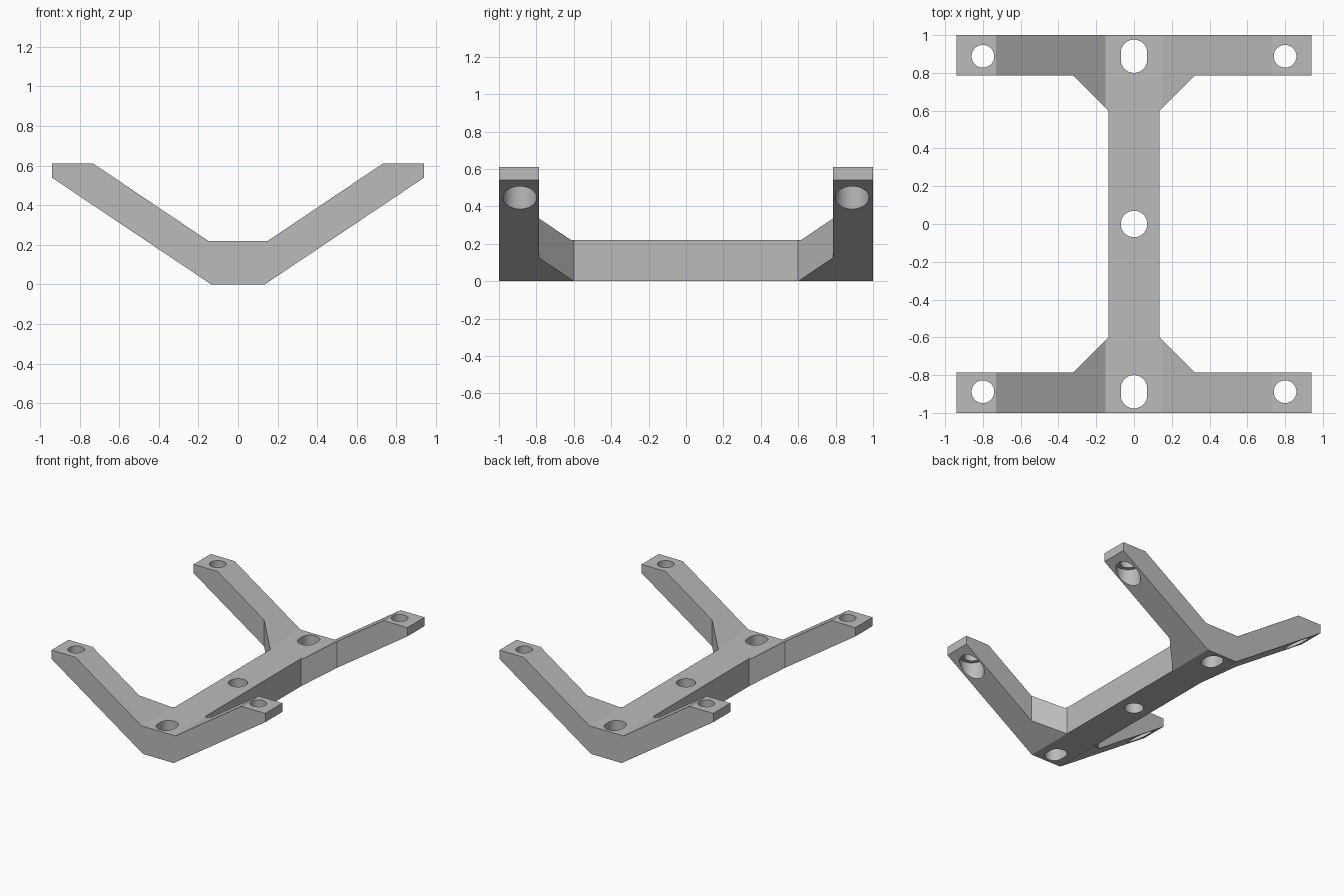
import bpy, bmesh, math
from mathutils import Matrix

cube = bpy.data.objects.get("Cube")
if cube:
    bpy.data.objects.remove(cube, do_unlink=True)

grey = bpy.data.materials.new("plain grey")
grey.use_nodes = True
GREY = (0.5, 0.5, 0.5, 1)
grey.diffuse_color = GREY
grey.node_tree.nodes["Principled BSDF"].inputs["Base Color"].default_value = GREY


def prism(name, outline, to_point, depth):
    """Extrude a closed outline; to_point maps (a, b) to a 3D point."""
    bm = bmesh.new()
    face = bm.faces.new([bm.verts.new(to_point(a, b)) for a, b in outline])
    new = bmesh.ops.extrude_face_region(bm, geom=[face])["geom"]
    bmesh.ops.translate(bm, vec=depth, verts=[v for v in new if isinstance(v, bmesh.types.BMVert)])
    bmesh.ops.recalc_face_normals(bm, faces=bm.faces)
    mesh = bpy.data.meshes.new(name)
    bm.to_mesh(mesh)
    bm.free()
    mesh.materials.append(grey)
    obj = bpy.data.objects.new(name, mesh)
    bpy.context.collection.objects.link(obj)
    return obj


def slot(name, x, y, radius, stretch, z0, z1):
    """Vertical round cutter, stretched along y into a slot."""
    n = 48
    outline = []
    for i in range(n):
        a = 2 * math.pi * (i + 0.5) / n
        shift = math.copysign(stretch, math.sin(a))
        outline.append((x + radius * math.cos(a), y + radius * math.sin(a) + shift))
    return prism(name, outline, lambda a, b: (a, b, z0), (0, 0, z1 - z0))


def combine(target, other, operation):
    mod = target.modifiers.new(other.name, "BOOLEAN")
    mod.operation, mod.object, mod.solver = operation, other, "EXACT"
    bpy.context.view_layer.objects.active = target
    bpy.ops.object.modifier_apply(modifier=mod.name)
    bpy.data.objects.remove(other, do_unlink=True)


# V-shaped front profile, mirrored and run along the whole length
half = [(0.135, 0), (0.94, 0.54), (0.94, 0.61), (0.73, 0.61), (0.15, 0.22)]
profile = half + [(-x, z) for x, z in reversed(half)]
frame = prism("bracket_frame", profile, lambda x, z: (x, -1, z), (0, 2, 0))

# Plan outline: centre beam, corner gussets and end arms
quarter = [(0.135, 0.6), (0.32, 0.785), (1.1, 0.785), (1.1, 1.1)]
right = [(x, -y) for x, y in reversed(quarter)] + quarter
plan = right + [(-x, y) for x, y in reversed(right)]
combine(frame, prism("plan_cutter", plan, lambda x, y: (x, y, -0.2), (0, 0, 1.2)), "INTERSECT")

# Centre hole, end slots, and counterbored holes at the arm tips
combine(frame, slot("centre_hole", 0, 0, 0.07, 0, -0.1, 0.5), "DIFFERENCE")
for sy in (-1, 1):
    y = sy * 0.888
    combine(frame, slot("end_slot", 0, y, 0.07, 0.018, -0.1, 0.5), "DIFFERENCE")
    for sx in (-1, 1):
        combine(frame, slot("tip_hole", sx * 0.8, y, 0.06, 0, 0.1, 0.8), "DIFFERENCE")
        combine(frame, slot("tip_counterbore", sx * 0.8, y, 0.09, 0, 0.1, 0.53), "DIFFERENCE")

bpy.ops.object.select_all(action="DESELECT")
frame.select_set(True)
bpy.context.view_layer.objects.active = frame
bpy.ops.object.shade_smooth_by_angle(angle=math.radians(20))
